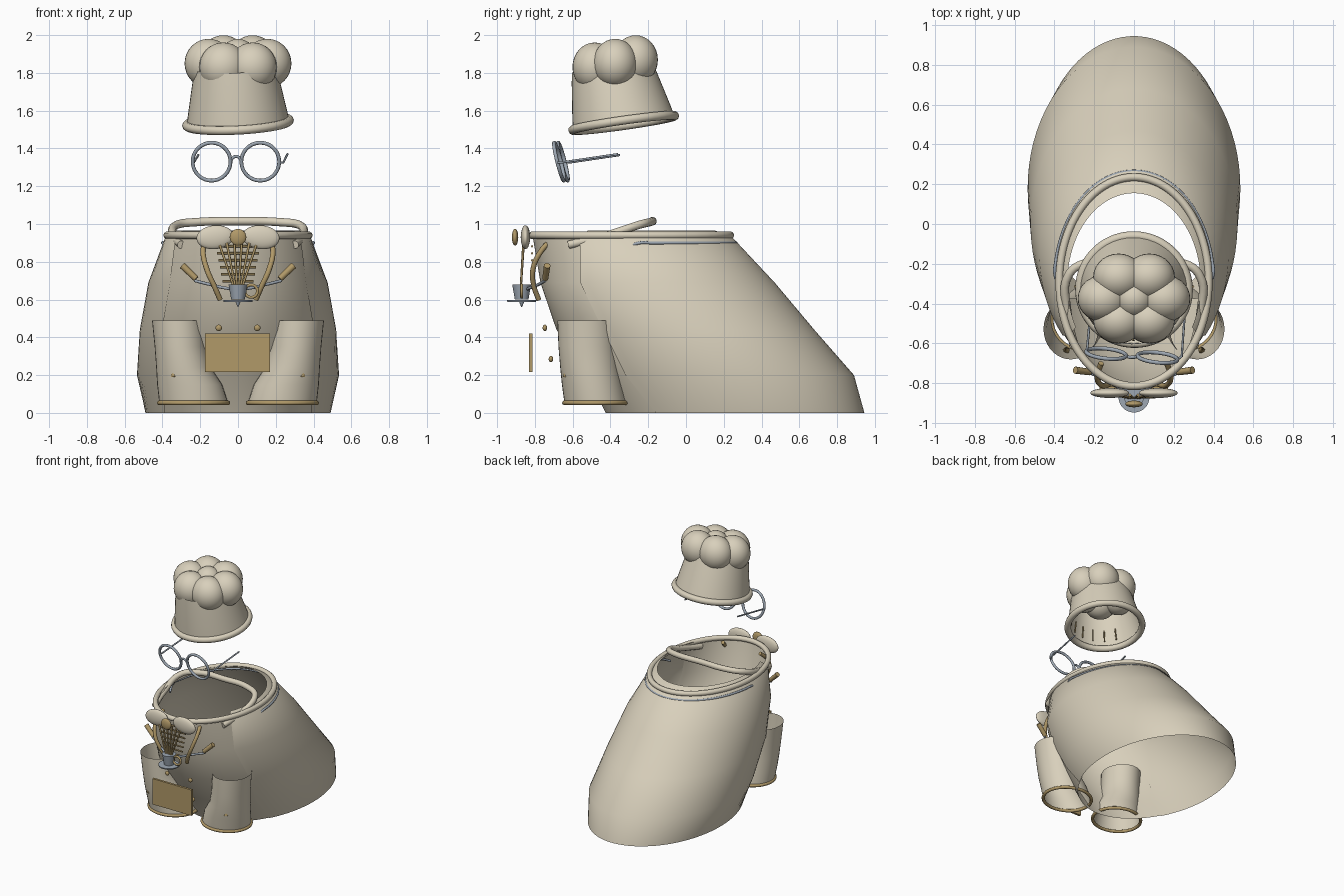
import bpy, bmesh, math
from mathutils import Vector, Matrix, Euler

if "Cube" in bpy.data.objects:
    bpy.data.objects.remove(bpy.data.objects["Cube"])

def material(name, rgb):
    m = bpy.data.materials.new(name)
    m.diffuse_color = (*rgb, 1)
    m.use_nodes = True
    m.node_tree.nodes["Principled BSDF"].inputs["Base Color"].default_value = m.diffuse_color
    return m

CLOTH = material("cream_cloth", (0.69, 0.63, 0.50))
GOLD = material("old_gold", (0.44, 0.32, 0.14))
STEEL = material("blue_steel", (0.34, 0.39, 0.45))

def finish(name, bm, mat, angle=50):
    me = bpy.data.meshes.new(name)
    bm.to_mesh(me)
    bm.free()
    ob = bpy.data.objects.new(name, me)
    bpy.context.collection.objects.link(ob)
    me.materials.append(mat)
    bpy.context.view_layer.objects.active = ob
    ob.select_set(True)
    bpy.ops.object.shade_smooth_by_angle(angle=math.radians(angle))
    ob.select_set(False)
    return ob

def loft(name, rings, mat, closed=True):
    """Skin a list of equally long point rings."""
    bm = bmesh.new()
    vs = [[bm.verts.new(p) for p in r] for r in rings]
    n = len(vs[0])
    for a, b in zip(vs, vs[1:]):
        for i in range(n if closed else n - 1):
            j = (i + 1) % n
            bm.faces.new((a[i], a[j], b[j], b[i]))
    return finish(name, bm, mat)

def ball(name, loc, size, mat, rot=(0, 0, 0)):
    bm = bmesh.new()
    bmesh.ops.create_uvsphere(bm, u_segments=28, v_segments=16, radius=1,
        matrix=Matrix.LocRotScale(Vector(loc), Euler(rot), Vector(size)))
    return finish(name, bm, mat)

def rod(name, a, b, r1, r2, mat, seg=16):
    a, b = Vector(a), Vector(b)
    q = (b - a).to_track_quat('Z', 'Y')
    bm = bmesh.new()
    bmesh.ops.create_cone(bm, cap_ends=True, segments=seg, radius1=r1, radius2=r2,
        depth=(b - a).length, matrix=Matrix.LocRotScale((a + b) / 2, q, None))
    return finish(name, bm, mat)

def box(name, loc, size, mat):
    bm = bmesh.new()
    bmesh.ops.create_cube(bm, size=1, matrix=Matrix.LocRotScale(Vector(loc), None, Vector(size)))
    return finish(name, bm, mat, 30)

def tube(name, pts, r, mat, cyclic=False, smooth=True):
    """Round tube along a path, turned into a mesh."""
    cu = bpy.data.curves.new(name, 'CURVE')
    cu.dimensions = '3D'
    cu.bevel_depth, cu.bevel_resolution, cu.use_fill_caps = r, 3, True
    if smooth:
        sp = cu.splines.new('BEZIER')
        sp.bezier_points.add(len(pts) - 1)
        for p, c in zip(sp.bezier_points, pts):
            p.co = c
            p.handle_left_type = p.handle_right_type = 'AUTO'
        sp.resolution_u = 6
    else:
        sp = cu.splines.new('POLY')
        sp.points.add(len(pts) - 1)
        for p, c in zip(sp.points, pts):
            p.co = (*c, 1)
    sp.use_cyclic_u = cyclic
    tmp = bpy.data.objects.new(name + "_path", cu)
    bpy.context.collection.objects.link(tmp)
    bpy.context.view_layer.update()
    me = bpy.data.meshes.new_from_object(tmp.evaluated_get(bpy.context.evaluated_depsgraph_get()))
    bpy.data.objects.remove(tmp)
    bm = bmesh.new()
    bm.from_mesh(me)
    return finish(name, bm, mat)

def oval(cx, cy, z, a, b, n=48, t0=0.0, t1=None):
    """Oval points; an angle range gives an open arc."""
    m = n if t1 is None else n - 1
    span = 2 * math.pi if t1 is None else t1 - t0
    return [(cx + a * math.cos(t0 + span * i / m), cy + b * math.sin(t0 + span * i / m), z)
            for i in range(n)]

# Robe front and cloak back share one body: z, half width, front y, back y, cloak edge y
BODY = [(0, .49, -.43, .945, -.16), (.2, .535, -.53, .89, -.32), (.44, .52, -.69, .68, -.44),
        (.69, .475, -.775, .47, -.56), (.93, .385, -.815, .245, -.56), (.965, .335, -.75, .155, -.52)]
cloak, robe = [], []
for z, a, f, k, e in BODY:
    c, b = (f + k) / 2, (k - f) / 2
    t = math.asin((e - c) / b)
    cloak.append(oval(0, c, z, a, b, 56, t, math.pi - t))
    robe.append(oval(0, c, z, a - .008, b - .004, 40, math.pi - t - .12, 2 * math.pi + t + .12))
loft("cloak", cloak, CLOTH, False)
loft("robe_front", robe[:-1], CLOTH, False)

# Collar, raised scarf roll and chain behind the neck
tube("collar", oval(0, -.29, .94, .375, .525, 48), .02, CLOTH, True)
tube("scarf_roll", [(-.30, -.62, .89), (-.335, -.45, .93), (-.325, -.25, .995), (-.22, -.19, 1.01),
                    (0, -.18, 1.015), (.22, -.19, 1.01), (.325, -.25, .995), (.335, -.45, .93),
                    (.30, -.62, .89)], .022, CLOTH)
chain = oval(0, -.29, .9, .40, .555, 28, .08, math.pi - .08)
tube("neck_chain", [(.37, -.33, .865)] + chain + [(-.37, -.33, .865)], .008, STEEL)

# Chef hat, built around its own centre and then tilted
TILT = Matrix.Translation((0, -.33, 1.535)) @ Euler((math.radians(8), math.radians(-3), 0)).to_matrix().to_4x4()
def hat_point(x, y, z):
    return tuple(TILT @ Vector((x, y, z)))
profile = [(.272, 0), (.262, .06), (.245, .15), (.228, .24), (.215, .30)]
loft("hat_band", [[hat_point(*p) for p in oval(0, -.02 * z / .3, z, r, r)] for r, z in profile], CLOTH)
tube("hat_brim", [hat_point(*p) for p in oval(0, 0, 0, .272, .272, 40)], .024, CLOTH, True)
for i in range(6):
    t = math.radians(60 * i)
    ball("hat_puff", (.155 * math.cos(t), -.375 + .125 * math.sin(t), 1.85 + .022 * math.sin(t)),
         (.128, .118, .13), CLOTH)
ball("hat_top", (0, -.375, 1.87), (.10, .10, .11), CLOTH)
for i in range(7):
    t = math.radians(-150 + 20 * i)
    c, s = math.cos(t), math.sin(t)
    rod("hat_pin", hat_point(.25 * c, .25 * s, .05), hat_point(.235 * c, .235 * s, .14), .005, .005, GOLD, 8)

# Round glasses with bridge and temples
for s, cx, cy in ((-1, -.14, -.652), (1, .118, -.672)):
    ring = [(cx + .1 * math.cos(t), cy - .01 * math.cos(t) - .025 * math.sin(t), 1.33 + .1 * math.sin(t))
            for t in [2 * math.pi * i / 32 for i in range(32)]]
    tube("glasses_rim", ring, .010, STEEL, True)
tube("glasses_bridge", [(-.04, -.66, 1.33), (-.025, -.67, 1.352), (-.01, -.67, 1.358),
                        (.005, -.67, 1.352), (.018, -.665, 1.33)], .008, STEEL)
tube("right_temple", [(.218, -.682, 1.325), (.24, -.665, 1.325), (.262, -.36, 1.37)], .006, STEEL, smooth=False)
tube("left_temple", [(-.24, -.642, 1.325), (-.235, -.62, 1.325), (-.21, -.35, 1.365)], .006, STEEL, smooth=False)

for s in (-1, 1):
    # Hanging sleeves with gold cuffs and a pin
    rows = [(.49, .318, -.528, .137, .153), (.35, .305, -.522, .136, .153), (.24, .288, -.51, .145, .156),
            (.15, .256, -.495, .172, .162), (.055, .235, -.478, .182, .166)]
    loft("sleeve", [oval(s * cx, cy, z, a, b, 36) for z, cx, cy, a, b in rows], CLOTH)
    tube("cuff", oval(s * .235, -.478, .053, .182, .166, 32), .012, GOLD, True)
    rod("sleeve_pin", (s * .34, -.635, .19), (s * .345, -.625, .30), .017, .001, GOLD, 8)
    # Bow, cords and buttons on the chest
    ball("bow_loop", (s * .122, -.85, .93), (.098, .025, .063), CLOTH, (0, s * .1, 0))
    tube("chest_cord", [(s * .165, -.70, .925), (s * .185, -.765, .86), (s * .165, -.81, .76),
                        (s * .125, -.805, .67), (s * .095, -.78, .60)], .014, GOLD)
    for y, z in ((-.747, .45), (-.715, .285)):
        ball("button", (s * .102, y, z), (.017, .012, .017), GOLD)
    # Tilted gold handles on the steel arm
    rod("arm_handle", (s * .222, -.745, .71), (s * .295, -.735, .78), .016, .018, GOLD, 12)
ball("bow_knot", (0, -.905, .93), (.044, .017, .044), GOLD)

# Lacing bars and fan of rods
for i in range(7):
    z = .66 + .037 * i
    w = .075 + .007 * i
    rod("lace_bar", (-w, -.815, z), (w, -.815, z), .006, .006, GOLD, 8)
for x in (-.10, -.06, -.02, .02, .06, .10):
    rod("fan_rod", (x * .2, -.875, .66), (x, -.86, .90), .006, .007, GOLD, 8)

# Steel cup, saucer, drip, handle and curved arm
rod("cup", (0, -.87, .60), (0, -.87, .68), .036, .05, STEEL, 24)
rod("saucer", (0, -.87, .588), (0, -.87, .597), .076, .078, STEEL, 32)
rod("cup_drip", (0, -.87, .56), (0, -.87, .59), .002, .014, STEEL, 12)
tube("cup_handle", [(.07 + .033 * math.cos(t), -.87, .645 + .033 * math.sin(t))
                    for t in [math.pi * i / 8 for i in range(16)]], .008, GOLD, True)
tube("steel_arm", [(-.23, -.745, .70), (-.15, -.78, .68), (-.06, -.83, .66), (0, -.84, .655),
                   (.06, -.83, .66), (.15, -.78, .68), (.23, -.745, .70)], .008, STEEL)

# Gold plate hanging at the front
box("front_plate", (-.002, -.822, .318), (.345, .018, .205), GOLD)
